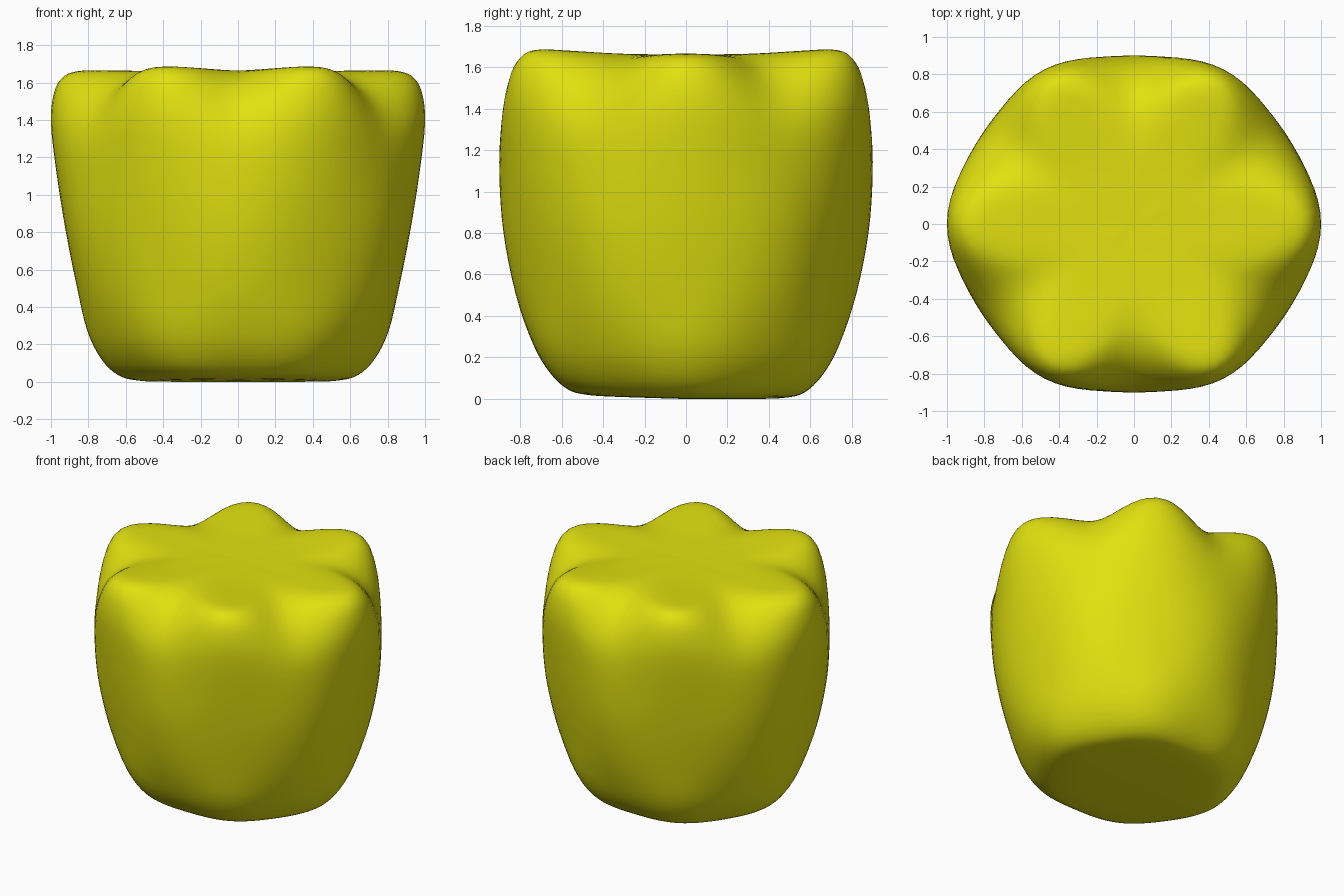
import bpy, bmesh, math

if "Cube" in bpy.data.objects:
    bpy.data.objects.remove(bpy.data.objects["Cube"])

SEG, STEPS = 96, 4

# (corner z, corner r, valley z, valley r) from underside centre to top centre
KEYS = [
    (0.0, 0.0, 0.0, 0.0),
    (0.0, 0.35, 0.0, 0.33),
    (0.006, 0.53, 0.006, 0.48),
    (0.035, 0.64, 0.03, 0.57),
    (0.12, 0.73, 0.11, 0.655),
    (0.27, 0.805, 0.25, 0.735),
    (0.5, 0.86, 0.5, 0.82),
    (0.8, 0.92, 0.8, 0.88),
    (1.1, 0.968, 1.08, 0.9),
    (1.38, 1.0, 1.3, 0.89),
    (1.54, 0.985, 1.45, 0.835),
    (1.625, 0.94, 1.56, 0.74),
    (1.66, 0.86, 1.625, 0.62),
    (1.665, 0.70, 1.652, 0.48),
    (1.66, 0.40, 1.66, 0.28),
    (1.66, 0.0, 1.66, 0.0),
]


def catmull(a, b, c, d, t):
    return 0.5 * (2 * b + (c - a) * t + (2 * a - 5 * b + 4 * c - d) * t * t
                  + (3 * b - a - 3 * c + d) * t ** 3)


def smooth_profile(keys):
    out = []
    n = len(keys)
    for i in range(n - 1):
        p = [keys[max(0, min(n - 1, i + k))] for k in (-1, 0, 1, 2)]
        for s in range(STEPS):
            out.append([catmull(*v, s / STEPS) for v in zip(*p)])
    out.append(list(keys[-1]))
    return out


def surface_point(row, th):
    zc, rc, zv, rv = row
    w = 0.5 + 0.5 * math.cos(6 * th)            # 1 on the six corners, 0 in valleys
    c2 = math.cos(2 * th)
    rc *= 0.97 + 0.03 * c2                      # slightly wider than deep
    rv *= 1.033 + 0.033 * c2
    r, z = rv + (rc - rv) * w, zv + (zc - zv) * w
    x, y = r * math.cos(th), r * math.sin(th)
    z += 0.045 * y * y * (z / 1.66) ** 8        # front and back corners sit higher
    z += 0.03 * max(0, -y) * max(0, 1 - z / 0.4)  # underside lifts at the front
    return x, y, z


# Soft six-cornered body
bm = bmesh.new()
rows = smooth_profile(KEYS)
bottom = bm.verts.new((0, 0, 0))
top = bm.verts.new((0, 0, 1.66))
rings = [[bm.verts.new(surface_point(row, 2 * math.pi * j / SEG)) for j in range(SEG)]
         for row in rows[1:-1]]
for j in range(SEG):
    k = (j + 1) % SEG
    bm.faces.new((bottom, rings[0][k], rings[0][j]))
    bm.faces.new((top, rings[-1][j], rings[-1][k]))
    for a, b in zip(rings, rings[1:]):
        bm.faces.new((a[j], a[k], b[k], b[j]))
bmesh.ops.recalc_face_normals(bm, faces=bm.faces)
for f in bm.faces:
    f.smooth = True
mesh = bpy.data.meshes.new("soft_body")
bm.to_mesh(mesh)
bm.free()

yellow = bpy.data.materials.new("yellow")
yellow.diffuse_color = (0.75, 0.75, 0.005, 1)
yellow.use_nodes = True
yellow.node_tree.nodes["Principled BSDF"].inputs["Base Color"].default_value = yellow.diffuse_color
mesh.materials.append(yellow)
body = bpy.data.objects.new("soft_body", mesh)
bpy.context.collection.objects.link(body)
